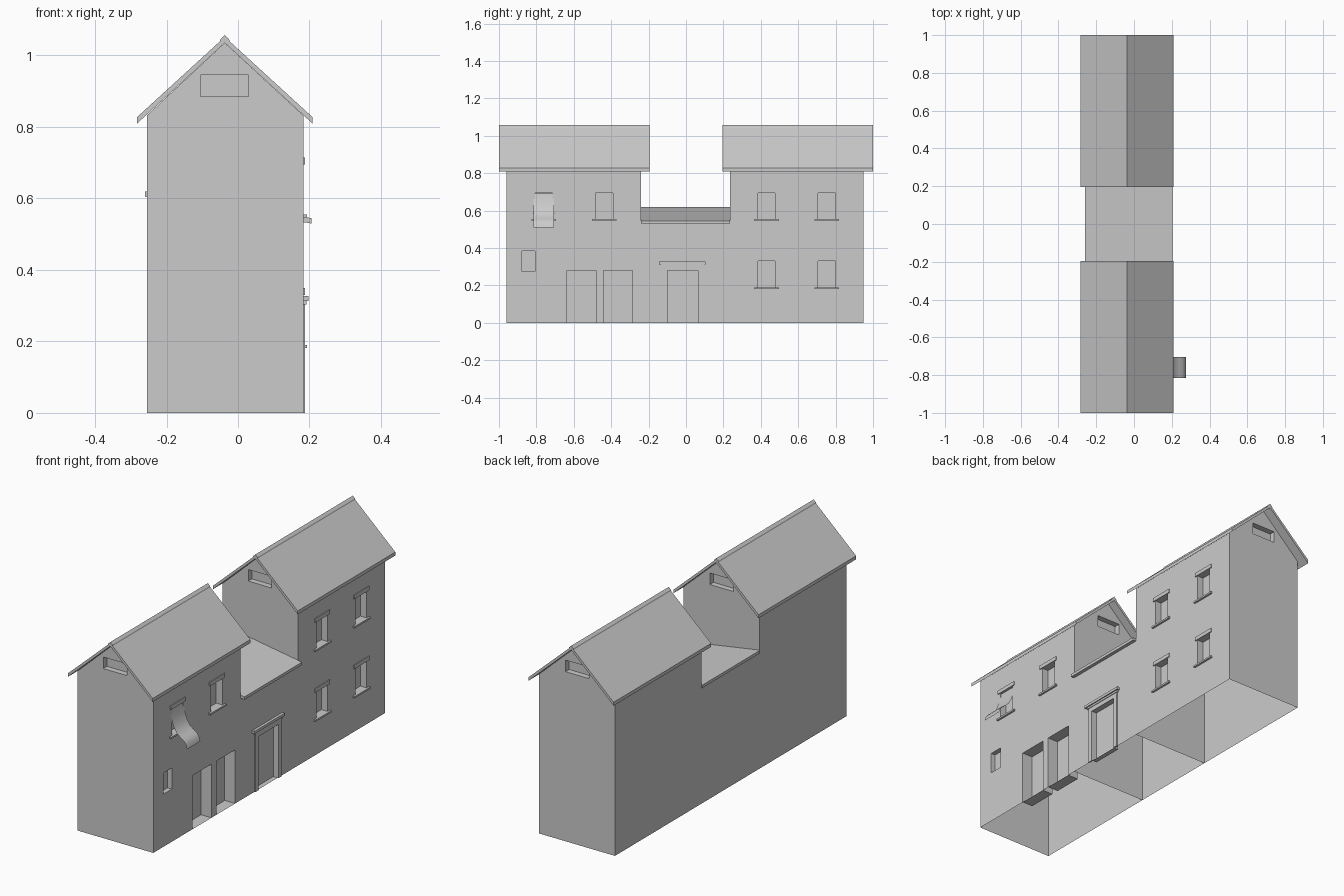
import bpy, bmesh
from mathutils import Vector

cube = bpy.data.objects.get("Cube")
if cube:
    bpy.data.objects.remove(cube, do_unlink=True)

stone = bpy.data.materials.new("plain grey")
stone.use_nodes = True
GREY = (0.6, 0.6, 0.6, 1)
stone.diffuse_color = GREY
stone.node_tree.nodes["Principled BSDF"].inputs["Base Color"].default_value = GREY

BACK, FRONT, RIDGE = -0.255, 0.183, -0.037
EAVE, APEX = 0.832, 1.035
MID = (-0.24, 0.235)


def finish(name, bm):
    mesh = bpy.data.meshes.new(name)
    bm.to_mesh(mesh)
    bm.free()
    mesh.materials.append(stone)
    obj = bpy.data.objects.new(name, mesh)
    bpy.context.collection.objects.link(obj)
    return obj


def face(bm, points, outward):
    f = bm.faces.new([bm.verts.new(p) for p in points])
    f.normal_update()
    if f.normal.dot(Vector(outward)) < 0:
        f.normal_flip()


def recess(bm, corners, outward, depth):
    """Reveals and back panel behind a rectangular opening."""
    outward = Vector(outward)
    front = [Vector(c) for c in corners]
    back = [c - outward * depth for c in front]
    centre = sum(front, Vector()) / 4
    for i in range(4):
        j = (i + 1) % 4
        middle = (front[i] + front[j]) / 2
        face(bm, (front[i], front[j], back[j], back[i]), centre - middle)
    face(bm, back, outward)


def facade(bm, y0, y1, top, openings):
    """Street wall split into a grid, leaving the openings free."""
    ys = sorted({y0, y1, *[v for o in openings for v in o[:2]]})
    zs = sorted({0, top, *[v for o in openings for v in o[2:4]]})
    for a, b in zip(ys, ys[1:]):
        for c, d in zip(zs, zs[1:]):
            my, mz = (a + b) / 2, (c + d) / 2
            if not any(o[0] < my < o[1] and o[2] < mz < o[3] for o in openings):
                face(bm, [(FRONT, a, c), (FRONT, b, c), (FRONT, b, d), (FRONT, a, d)], (1, 0, 0))
    for a, b, c, d, depth in openings:
        recess(bm, [(FRONT, a, c), (FRONT, b, c), (FRONT, b, d), (FRONT, a, d)], (1, 0, 0), depth)


def gable(bm, y, side):
    """End wall with a recessed vent below the ridge."""
    l, r, lo, hi = -0.105, 0.03, 0.885, 0.945
    pieces = [
        [(BACK, 0), (FRONT, 0), (FRONT, EAVE), (BACK, EAVE)],
        [(BACK, EAVE), (FRONT, EAVE), (r, lo), (l, lo)],
        [(FRONT, EAVE), (RIDGE, APEX), (r, hi), (r, lo)],
        [(BACK, EAVE), (RIDGE, APEX), (l, hi), (l, lo)],
        [(l, hi), (r, hi), (RIDGE, APEX)],
    ]
    out = (0, side, 0)
    for p in pieces:
        face(bm, [(x, y, z) for x, z in p], out)
    recess(bm, [(l, y, lo), (r, y, lo), (r, y, hi), (l, y, hi)], out, 0.03)


def back_wall(bm, y0, y1, top):
    face(bm, [(BACK, y0, 0), (BACK, y1, 0), (BACK, y1, top), (BACK, y0, top)], (-1, 0, 0))


def extrude_y(name, profile, y0, y1):
    bm = bmesh.new()
    f = bm.faces.new([bm.verts.new((x, y0, z)) for x, z in profile])
    new = bmesh.ops.extrude_face_region(bm, geom=[f])["geom"]
    verts = [v for v in new if isinstance(v, bmesh.types.BMVert)]
    bmesh.ops.translate(bm, verts=verts, vec=(0, y1 - y0, 0))
    bmesh.ops.recalc_face_normals(bm, faces=bm.faces)
    return finish(name, bm)


def box(name, out, y0, y1, z0, z1):
    """Block standing out from the street wall."""
    x0 = FRONT - 0.002
    return extrude_y(name, [(x0, z0), (out, z0), (out, z1), (x0, z1)], y0, y1)


def window(y, z):
    return (y - 0.046, y + 0.046, z, z + 0.14, 0.035)


# Openings of the three blocks
LOW, HIGH = 0.19, 0.555
south_windows = [(-0.76, HIGH), (-0.437, HIGH)]
north_windows = [(y, z) for y in (0.43, 0.752) for z in (LOW, HIGH)]
south_openings = [window(*w) for w in south_windows] + [
    (-0.877, -0.807, 0.275, 0.385, 0.025),
    (-0.635, -0.48, 0, 0.28, 0.06),
    (-0.44, -0.285, 0, 0.28, 0.06),
]

# Two gabled blocks with open undersides
for name, y0, y1, openings in (
    ("south", -0.96, MID[0], south_openings),
    ("north", MID[1], 0.95, [window(*w) for w in north_windows]),
):
    bm = bmesh.new()
    facade(bm, y0, y1, EAVE, openings)
    back_wall(bm, y0, y1, EAVE)
    gable(bm, y0, -1)
    gable(bm, y1, 1)
    finish(name + "_block", bm)

# Low middle block with the main door
bm = bmesh.new()
facade(bm, *MID, 0.536, [(-0.1, 0.065, 0, 0.28, 0.025)])
back_wall(bm, *MID, 0.606)
finish("middle_block", bm)
extrude_y("middle_roof", [(-0.26, 0.605), (0.205, 0.53), (0.205, 0.545), (-0.26, 0.62)], *MID)

# Pitched roofs with ridge caps
half = 0.245
roof = [(RIDGE - half, 0.81), (RIDGE - half, 0.828), (RIDGE, 1.052),
        (RIDGE + half, 0.828), (RIDGE + half, 0.81), (RIDGE, APEX)]
cap = [(RIDGE - 0.014, 1.038), (RIDGE - 0.012, 1.046), (RIDGE, 1.057),
       (RIDGE + 0.012, 1.046), (RIDGE + 0.014, 1.038)]
for name, y0, y1 in (("south", -1, -0.195), ("north", 0.195, 1)):
    extrude_y(name + "_roof", roof, y0, y1)
    extrude_y(name + "_ridge_cap", cap, y0, y1)

# Window sills and hoods
for y, z in south_windows + north_windows:
    box("window_sill", 0.193, y - 0.066, y + 0.066, z - 0.009, z)
    box("window_hood", 0.188, y - 0.062, y + 0.062, z + 0.14, z + 0.16)

# Main door surround
for y in (-0.125, 0.065):
    box("door_pilaster", 0.188, y, y + 0.025, 0, 0.305)
box("door_lintel", 0.188, -0.1, 0.065, 0.28, 0.305)
box("door_frieze", 0.191, -0.133, 0.098, 0.303, 0.313)
box("door_cornice", 0.197, -0.145, 0.105, 0.313, 0.327)

# Cloth hanging from the window
bm = bmesh.new()
drape = [(0.178, 0.692), (0.186, 0.645), (0.2, 0.605), (0.218, 0.578),
         (0.24, 0.56), (0.258, 0.548), (0.27, 0.532), (0.276, 0.51)]
rows = [[bm.verts.new((x, y, z)) for y in (-0.815, -0.705)] for x, z in drape]
for a, b in zip(rows, rows[1:]):
    bm.faces.new((b[0], b[1], a[1], a[0])).smooth = True
finish("window_cloth", bm)
